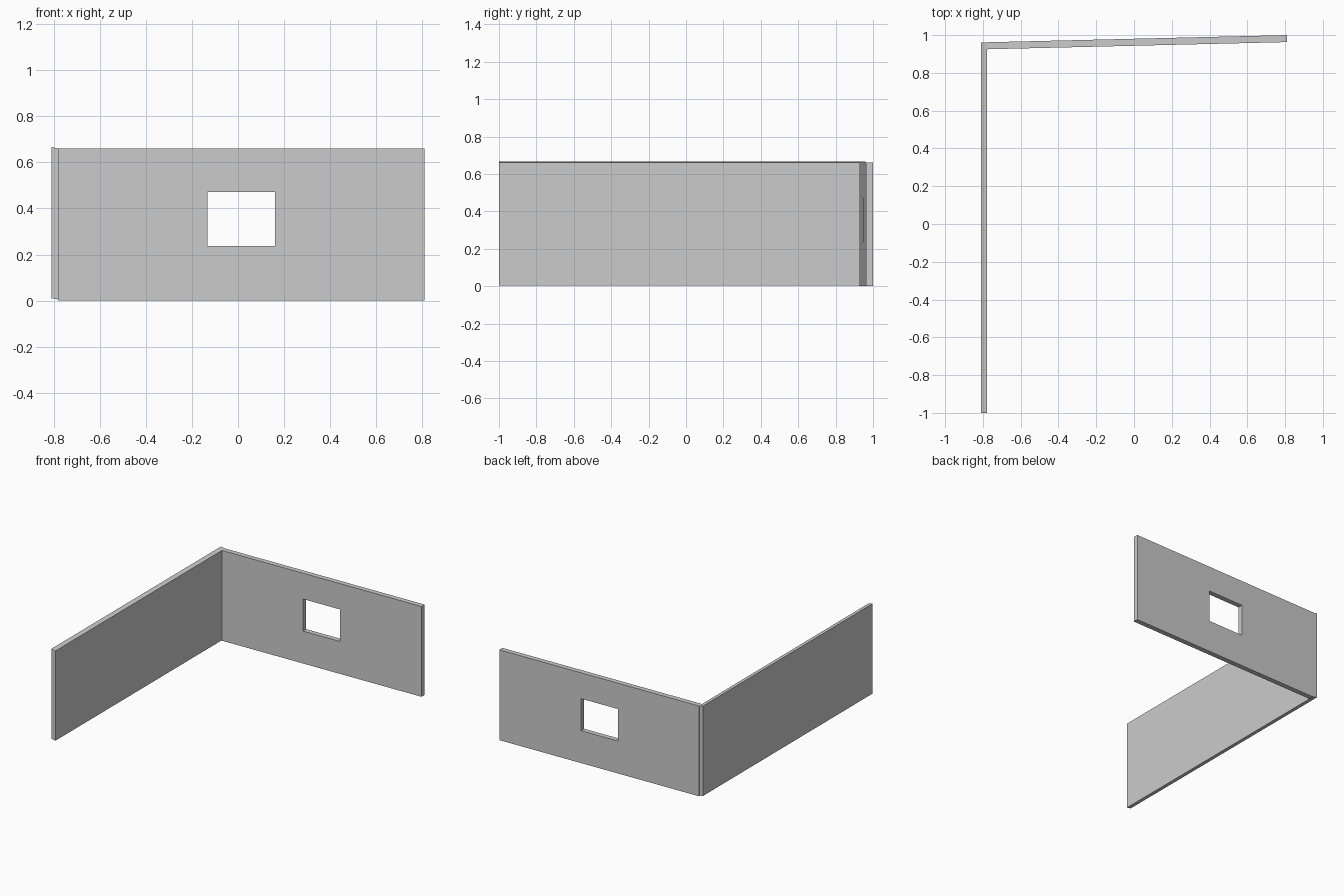
import bpy, bmesh
from mathutils import Vector

if "Cube" in bpy.data.objects:
    bpy.data.objects.remove(bpy.data.objects["Cube"])


def prism(name, profile, sweep):
    """Extrude a planar outline along a vector."""
    bm = bmesh.new()
    face = bm.faces.new([bm.verts.new(p) for p in profile])
    ext = bmesh.ops.extrude_face_region(bm, geom=[face])
    verts = [v for v in ext["geom"] if isinstance(v, bmesh.types.BMVert)]
    bmesh.ops.translate(bm, verts=verts, vec=Vector(sweep))
    bmesh.ops.recalc_face_normals(bm, faces=bm.faces)
    mesh = bpy.data.meshes.new(name)
    bm.to_mesh(mesh)
    bm.free()
    obj = bpy.data.objects.new(name, mesh)
    bpy.context.collection.objects.link(obj)
    return obj


# Long side wall, its top and bottom sloping slightly inwards
prism("side_wall",
      [(-0.81, -1, 0.01), (-0.777, -1, 0.004), (-0.777, -1, 0.66), (-0.81, -1, 0.667)],
      (0, 1.96, 0))

# Back wall, slightly out of square in plan
back = prism("back_wall",
             [(-0.78, 0.925, 0), (0.81, 0.963, 0), (0.81, 1.0, 0), (-0.78, 0.962, 0)],
             (0, 0, 0.66))

# Window opening
cutter = prism("window_cutter",
               [(-0.133, 0.8, 0.237), (0.16, 0.8, 0.237), (0.16, 0.8, 0.471), (-0.133, 0.8, 0.471)],
               (0, 0.4, 0))
cutter.hide_render = True
cutter.display_type = 'WIRE'
cut = back.modifiers.new("window", 'BOOLEAN')
cut.operation = 'DIFFERENCE'
cut.solver = 'EXACT'
cut.object = cutter
